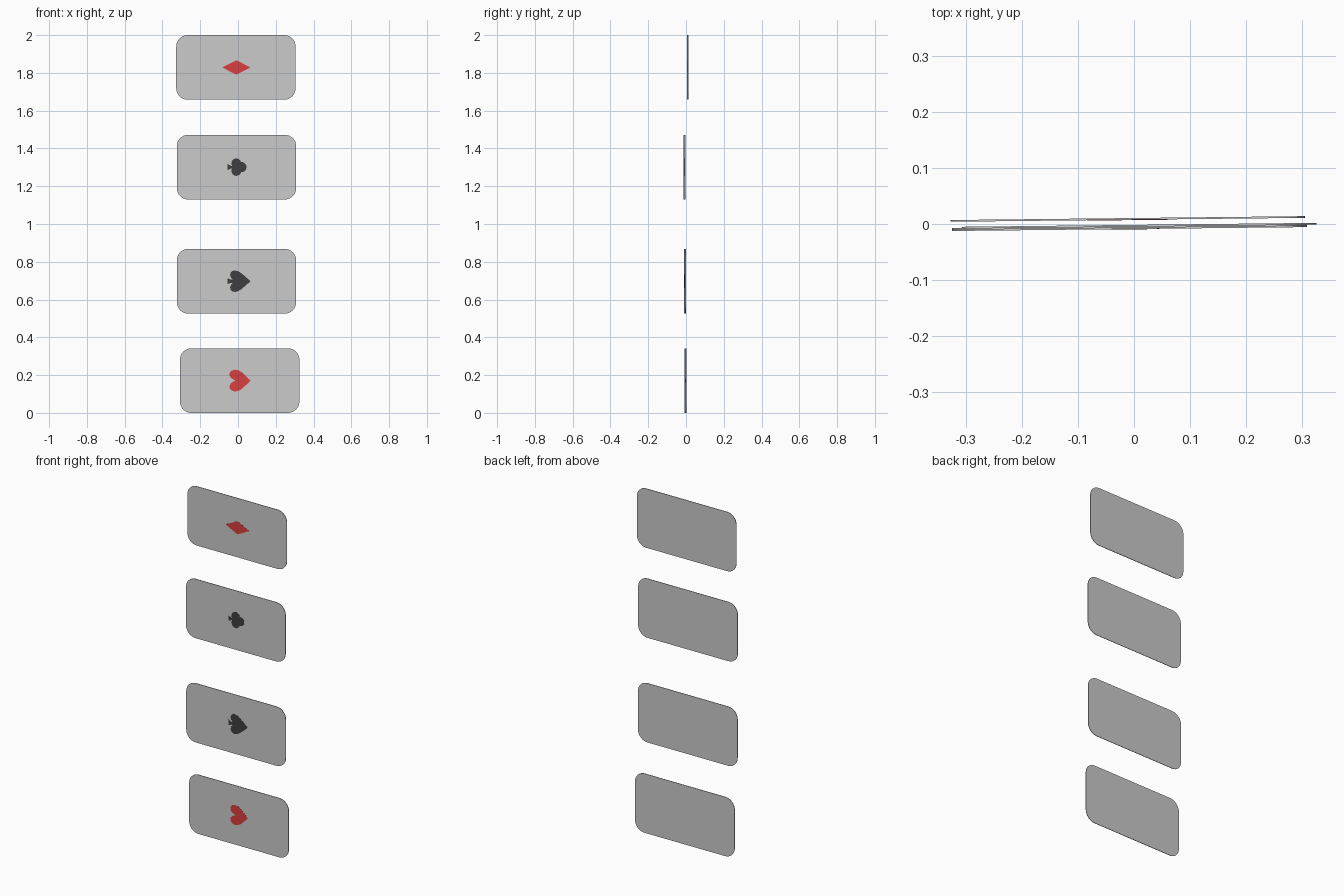
import bpy, bmesh
from math import pi, sin, cos

if "Cube" in bpy.data.objects:
    bpy.data.objects.remove(bpy.data.objects["Cube"])

CARD_W, CARD_H, CARD_T, CORNER = 0.632, 0.342, 0.003, 0.06
TILT = 0.011


def material(name, rgb):
    m = bpy.data.materials.new(name)
    m.diffuse_color = (*rgb, 1)
    m.use_nodes = True
    m.node_tree.nodes["Principled BSDF"].inputs["Base Color"].default_value = m.diffuse_color
    return m


def arc(cx, cz, r, start, end, steps):
    return [(cx + r * cos(start + (end - start) * i / steps),
             cz + r * sin(start + (end - start) * i / steps)) for i in range(steps + 1)]


def circle(cx, cz, r):
    return arc(cx, cz, r, 0, 2 * pi, 24)[:-1]


def mirrored(half):
    # close a half outline by reflecting it across the long axis
    return half + [(x, -z) for x, z in reversed(half) if z > 0]


def prism(name, outlines, front, back, mat=None):
    # extrude outlines drawn in the x-z plane along y
    bm = bmesh.new()
    for pts in outlines:
        face = bm.faces.new([bm.verts.new((x, front, z)) for x, z in pts])
        out = bmesh.ops.extrude_face_region(bm, geom=[face])
        for v in out["geom"]:
            if isinstance(v, bmesh.types.BMVert):
                v.co.y = back
    bmesh.ops.recalc_face_normals(bm, faces=bm.faces)
    me = bpy.data.meshes.new(name)
    bm.to_mesh(me)
    bm.free()
    ob = bpy.data.objects.new(name, me)
    bpy.context.collection.objects.link(ob)
    if mat:
        me.materials.append(mat)
    return ob


# rounded card outline
a, b = CARD_W / 2 - CORNER, CARD_H / 2 - CORNER
card_outline = []
for k, (sx, sz) in enumerate([(1, 1), (-1, 1), (-1, -1), (1, -1)]):
    card_outline += arc(sx * a, sz * b, CORNER, k * pi / 2, (k + 1) * pi / 2, 8)

# suit outlines, lying on their side with the tip towards +x
diamond = [[(0.077, 0), (0.002, 0.038), (-0.073, 0), (0.002, -0.038)]]
heart = [mirrored([(0.057, 0), (0.035, 0.022), (0.01, 0.045), (-0.008, 0.055),
                   (-0.025, 0.058), (-0.042, 0.053), (-0.053, 0.041), (-0.054, 0.027),
                   (-0.046, 0.014), (-0.034, 0.006), (-0.022, 0)])]
spade = [mirrored([(0.074, 0), (0.05, 0.022), (0.025, 0.043), (0.008, 0.053),
                   (-0.008, 0.057), (-0.022, 0.054), (-0.031, 0.045), (-0.034, 0.032),
                   (-0.029, 0.018), (-0.02, 0.008), (-0.032, 0.009), (-0.047, 0.016)])]
club = [circle(0.026, 0, 0.027), circle(-0.001, 0.02, 0.026), circle(-0.001, -0.02, 0.026),
        [(0.01, 0.008), (-0.025, 0.006), (-0.047, 0.016),
         (-0.047, -0.016), (-0.025, -0.006), (0.01, -0.008)]]

red = material("red_ink", (0.7, 0.05, 0.05))
black = material("black_ink", (0.05, 0.05, 0.05))

# four cards stacked upwards, each with its centre emblem on the front
cards = [("heart", heart, red, (0.009, -0.003, 0.171)),
         ("spade", spade, black, (-0.008, -0.0055, 0.697)),
         ("club", club, black, (-0.008, -0.0075, 1.301)),
         ("diamond", diamond, red, (-0.011, 0.009, 1.829))]
for suit, outlines, ink, loc in cards:
    card = prism(suit + "_card", [card_outline], -CARD_T / 2, CARD_T / 2)
    emblem = prism(suit + "_emblem", outlines, -CARD_T / 2 - 0.0007, 0, ink)
    for ob in (card, emblem):
        ob.location = loc
        ob.rotation_euler.z = TILT
